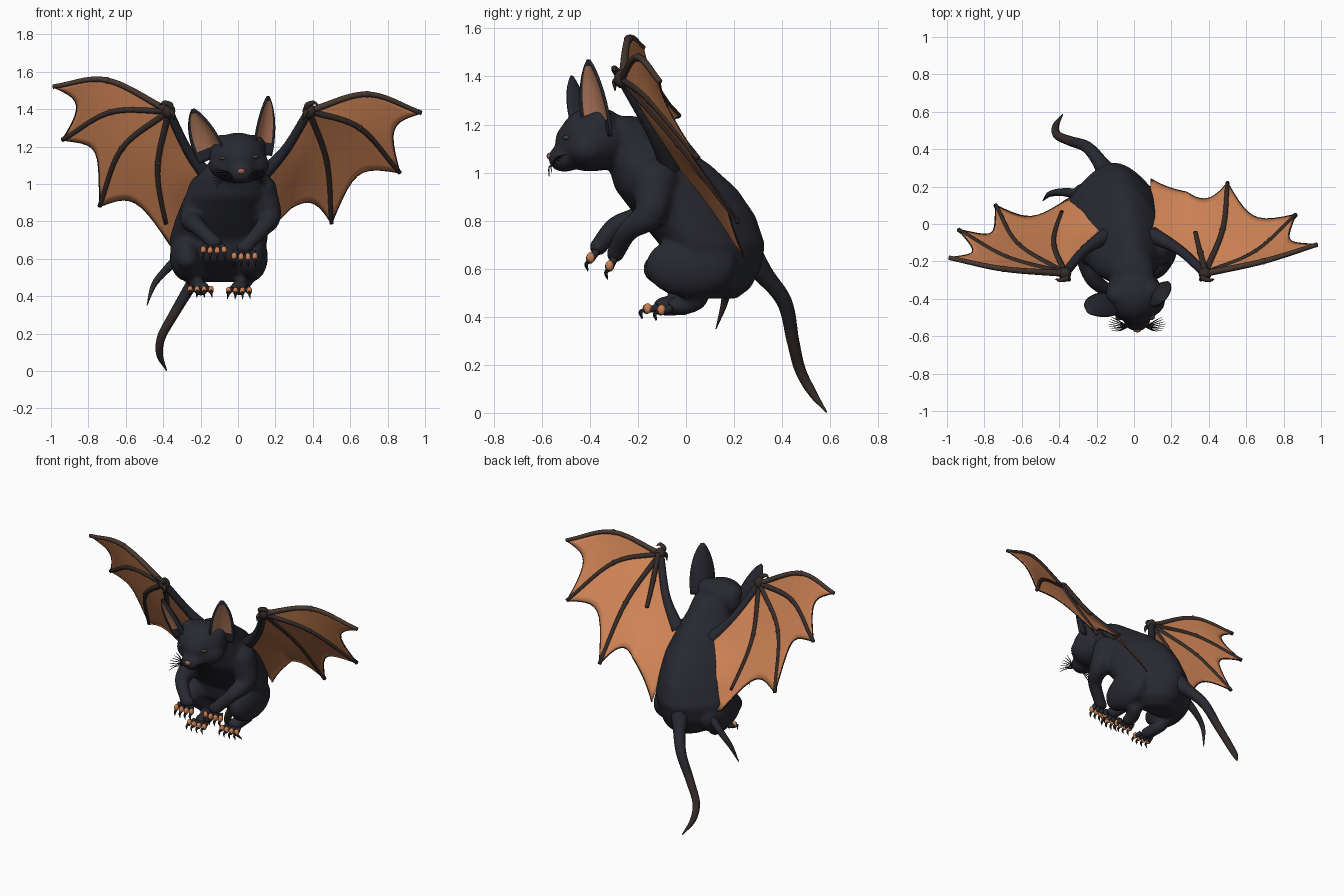
import bpy, bmesh, math
from mathutils import Vector as V, Matrix

cube = bpy.data.objects.get("Cube")
if cube:
    bpy.data.objects.remove(cube)


def material(name, r, g, b):
    m = bpy.data.materials.new(name)
    m.use_nodes = True
    m.diffuse_color = (r, g, b, 1)
    m.node_tree.nodes["Principled BSDF"].inputs["Base Color"].default_value = (r, g, b, 1)
    return m


FUR = material("charcoal fur", 0.021, 0.022, 0.030)
BONE = material("dark brown bone", 0.036, 0.025, 0.022)
EDGE = material("brown leading edge", 0.065, 0.040, 0.030)
SKIN = material("orange wing skin", 0.64, 0.235, 0.095)
EAR = material("inner ear", 0.44, 0.19, 0.105)
TOE = material("orange toes", 0.60, 0.22, 0.09)
CLAW = material("black claw", 0.014, 0.013, 0.014)
NOSE = material("pink brown nose", 0.30, 0.13, 0.09)
EYE = material("dark brown eye", 0.06, 0.04, 0.033)


def finish(name, bm, *mats, fix=True):
    if fix:
        bmesh.ops.recalc_face_normals(bm, faces=bm.faces)
    for f in bm.faces:
        f.smooth = True
    me = bpy.data.meshes.new(name)
    bm.to_mesh(me)
    bm.free()
    ob = bpy.data.objects.new(name, me)
    bpy.context.collection.objects.link(ob)
    for m in mats:
        me.materials.append(m)
    return ob


def ball(bm, c, r, seg=20):
    mat = Matrix.Translation(V(c)) @ Matrix.Diagonal((*r, 1))
    bmesh.ops.create_uvsphere(bm, u_segments=seg, v_segments=seg // 2 + 2, radius=1, matrix=mat)


def spline(pts, steps):
    """Smooth path through points of any size."""
    p = [V(q) for q in pts]
    p = [p[0] * 2 - p[1]] + p + [p[-1] * 2 - p[-2]]
    out = []
    for i in range(1, len(p) - 2):
        a, b, c, d = p[i - 1:i + 3]
        for k in range(steps):
            t = k / steps
            out.append((b * 2 + (c - a) * t + (a * 2 - b * 5 + c * 4 - d) * t ** 2
                        + (b * 3 - a - c * 3 + d) * t ** 3) / 2)
    return out + [p[-2]]


def skin_rings(bm, rings):
    n = len(rings[0])
    vs = [[bm.verts.new(p) for p in r] for r in rings]
    for a, b in zip(vs, vs[1:]):
        for j in range(n):
            bm.faces.new((a[j], a[(j + 1) % n], b[(j + 1) % n], b[j]))
    bm.faces.new(vs[0][::-1])
    bm.faces.new(vs[-1])


def tube(bm, pts, steps=5, seg=8):
    """Tapered tube; each point is x, y, z, radius."""
    path = spline(pts, steps)
    pos = [q.xyz for q in path]
    side, rings = V((0.31, 0.52, 0.79)), []
    for i, c in enumerate(pos):
        tan = (pos[min(i + 1, len(pos) - 1)] - pos[max(i - 1, 0)]).normalized()
        side = (side - tan * side.dot(tan)).normalized()
        up, r = tan.cross(side), max(path[i].w, 0.0008)
        rings.append([c + (side * math.cos(a) + up * math.sin(a)) * r
                      for a in (math.tau * j / seg for j in range(seg))])
    skin_rings(bm, rings)


# Furry body: torso (narrower along the back), head and limbs fused into one surface
body = bmesh.new()
TORSO = [  # x centre, y centre, z, x radius, y radius
    (-0.10, 0.14, 0.475, 0.09, 0.07), (-0.10, 0.14, 0.52, 0.17, 0.13),
    (-0.11, 0.11, 0.60, 0.23, 0.20), (-0.105, 0.11, 0.70, 0.25, 0.22),
    (-0.085, 0.04, 0.82, 0.235, 0.25), (-0.06, -0.04, 0.93, 0.215, 0.255),
    (-0.045, -0.11, 1.03, 0.175, 0.215), (-0.02, -0.18, 1.12, 0.125, 0.155),
    (0, -0.24, 1.20, 0.10, 0.10), (0, -0.26, 1.235, 0.06, 0.06)]
rings = []
for lvl in TORSO:
    x, y, z, rx, ry = lvl
    rings.append([(x + rx * math.cos(a) * (1 - 0.36 * math.sin(a)), y + ry * math.sin(a), z)
                  for a in (math.tau * j / 28 for j in range(28))])
skin_rings(body, rings)
ball(body, (0, -0.38, 1.14), (0.155, 0.15, 0.135))
ball(body, (0.005, -0.41, 1.10), (0.165, 0.11, 0.095))
ball(body, (0.015, -0.505, 1.06), (0.075, 0.07, 0.058))
ball(body, (0.01, -0.47, 1.13), (0.09, 0.075, 0.08))
for x, y in ((0.085, -0.355), (-0.085, -0.38)):
    ball(body, (x, y, 1.20), (0.065, 0.06, 0.065))
ball(body, (0.075, 0.02, 0.61), (0.085, 0.19, 0.13))
ball(body, (-0.275, 0.03, 0.61), (0.09, 0.19, 0.13))
ARMS = [[(0.11, -0.13, 0.96, 0.10), (0.165, -0.15, 0.83, 0.068), (0.13, -0.24, 0.76, 0.046), (0.035, -0.295, 0.66, 0.038)],
        [(-0.17, -0.13, 0.96, 0.10), (-0.245, -0.16, 0.82, 0.068), (-0.22, -0.29, 0.775, 0.046), (-0.13, -0.365, 0.69, 0.038)]]
LEGS = [[(0.07, -0.09, 0.60, 0.06), (0.04, 0.05, 0.49, 0.045), (0.01, 0.0, 0.45, 0.042), (0.005, -0.045, 0.445, 0.042)],
        [(-0.27, -0.12, 0.60, 0.06), (-0.23, 0.01, 0.48, 0.045), (-0.20, -0.05, 0.445, 0.042), (-0.20, -0.10, 0.445, 0.042)]]
for limb in ARMS + LEGS:
    tube(body, limb, seg=14)
    ball(body, limb[0][:3], (limb[0][3],) * 3)
    ball(body, limb[-1][:3], (0.05, 0.037, 0.037), 14)
ob = finish("furry_body", body, FUR)
rm = ob.modifiers.new("fuse", "REMESH")
rm.mode, rm.voxel_size, rm.use_smooth_shade = "VOXEL", 0.012, True
sm = ob.modifiers.new("soften", "SMOOTH")
sm.factor, sm.iterations = 0.5, 9

# Toes and claws on all four paws
toes, claws, knuckles = bmesh.new(), bmesh.new(), bmesh.new()
PAWS = [(ARMS[0], V((0, -0.3, -0.95))), (ARMS[1], V((0, -0.45, -0.89))),
        (LEGS[0], V((0, -0.9, -0.4))), (LEGS[1], V((0, -0.95, -0.3)))]
for limb, d in PAWS:
    c = V(limb[-1][:3])
    for i in range(4):
        s = i - 1.5
        root = c + V((s * 0.028, 0, 0)) + d * 0.02
        end = root + V((s * 0.009, 0, 0)) + d * (0.042 - 0.004 * abs(s))
        tube(knuckles, [(*root, 0.017), (*end, 0.012)], 3)
        ball(toes, end + V((0, -0.006, 0.006)), (0.0155, 0.018, 0.022), 10)
        mid = end + d * 0.02 + V((0, -0.014, 0))
        tube(claws, [(*end, 0.009), (*mid, 0.008), (*(mid + V((s * 0.004, 0.006, -0.03))), 0.001)], 4, 6)
finish("toe_bones", knuckles, FUR)
finish("toe_pads", toes, TOE)
finish("claws", claws, CLAW)

# Tail and small side tail, browner towards the ends
TAILS = {"tail": [(-0.12, 0.22, 0.70, 0.08), (-0.175, 0.32, 0.58, 0.043), (-0.25, 0.41, 0.46, 0.032),
                  (-0.345, 0.445, 0.30, 0.026), (-0.41, 0.475, 0.18, 0.023),
                  (-0.418, 0.525, 0.085, 0.018), (-0.382, 0.585, 0.003, 0.003)],
         "small_side_tail": [(-0.30, 0.16, 0.62, 0.03), (-0.385, 0.17, 0.54, 0.021),
                             (-0.45, 0.16, 0.46, 0.015), (-0.487, 0.125, 0.35, 0.002)]}
for name, pts in TAILS.items():
    bm = bmesh.new()
    tube(bm, pts, 8, 14)
    brown_below = pts[-1][2] + 0.6 * (pts[1][2] - pts[-1][2])
    for f in bm.faces:
        f.material_index = int(f.calc_center_median().z < brown_below)
    finish(name, bm, FUR, BONE)


# Cupped ears, coloured inside and furry outside
def ear(name, base, tip, facing, half):
    base, tip = V(base), V(tip)
    up = (tip - base).normalized()
    face = V(facing)
    face = (face - up * face.dot(up)).normalized()
    side = up.cross(face)
    bm, nu, nv, grid = bmesh.new(), 14, 14, []
    for j in range(nv + 1):
        v = j / nv
        w = half * (1 - v ** 1.8) ** 0.85 * (0.85 + 0.45 * v) + 0.002
        grid.append([bm.verts.new(base + (tip - base) * v + side * u * w
                                  + face * (u * u - 0.6) * w * 0.5)
                     for u in (2 * i / nu - 1 for i in range(nu + 1))])
    for j in range(nv):
        for i in range(nu):
            f = bm.faces.new((grid[j][i], grid[j][i + 1], grid[j + 1][i + 1], grid[j + 1][i]))
            f.material_index = 0 if 1 <= i < nu - 1 and 3 <= j < nv - 1 else 1
    ob = finish(name, bm, EAR, FUR, fix=False)
    so = ob.modifiers.new("thickness", "SOLIDIFY")
    so.thickness, so.offset, so.material_offset, so.material_offset_rim = 0.012, -1, 1, 1


ear("left_ear", (0.125, -0.36, 1.15), (0.165, -0.41, 1.465), (0.74, -0.67, 0), 0.08)
ear("right_ear", (-0.13, -0.41, 1.13), (-0.242, -0.48, 1.395), (-0.5, -0.86, 0), 0.092)

# Face
bm = bmesh.new()
ball(bm, (0.017, -0.566, 1.068), (0.022, 0.014, 0.015), 12)
finish("nose", bm, NOSE)
bm = bmesh.new()
for x, z in ((0.09, 1.145), (-0.078, 1.138)):
    ball(bm, (x, -0.497, z), (0.022, 0.018, 0.011), 12)
finish("eyes", bm, EYE)
bm = bmesh.new()
for s in (-1, 1):
    for i in range(7):
        a = (i - 3) / 3
        x, z = 0.015 + s * 0.045, 1.045 + 0.012 * a
        tube(bm, [(x, -0.55, z, 0.003), (x + s * 0.045, -0.57 + 0.008 * i, z + 0.012 * a, 0.003),
                  (x + s * (0.11 - 0.02 * abs(a)), -0.57 + 0.012 * i, z + 0.035 * a - 0.015, 0.001)], 3, 5)
finish("whiskers", bm, CLAW)


# Wings: fingers fan out from the wrist, with skin stretched between them;
# the last path follows the arm and then the flank
def wing(name, wrist, fingers, bone_end, inner_lift, scallops, shoulder):
    wrist = V(wrist)
    paths = [spline([wrist, *f], 16) for f in fingers]

    def along(k, t):
        x = t * (len(paths[k]) - 1)
        i = min(int(x), len(paths[k]) - 2)
        return paths[k][i].lerp(paths[k][i + 1], x - i)

    skin, rim, bones = bmesh.new(), bmesh.new(), bmesh.new()
    nt, ns = 16, 10
    for k, depth in enumerate(scallops):
        cols = []
        for i in range(ns + 1):
            s = i / ns
            cut = 1 - depth * 4 * s * (1 - s)
            cols.append([along(k, j / nt * cut).lerp(along(k + 1, j / nt * cut), s)
                         for j in range(nt + 1)])
        vs = [[skin.verts.new(p) for p in c] for c in cols]
        for a, b in zip(vs, vs[1:]):
            for j in range(nt):
                skin.faces.new((a[j], a[j + 1], b[j + 1], b[j]))
        tube(rim, [(*c[-1], 0.004) for c in cols], 1, 6)
    bmesh.ops.remove_doubles(skin, verts=skin.verts, dist=0.0005)
    ob = finish(name + "_wing_skin", skin, SKIN)
    so = ob.modifiers.new("thickness", "SOLIDIFY")
    so.thickness, so.offset = 0.006, 0
    finish(name + "_wing_rim", rim, BONE)
    lead = bmesh.new()
    for k, stop in enumerate(bone_end):
        bm = bones if k else lead
        shift = V((0, inner_lift, inner_lift * 0.7)) if k == 3 else V()
        tube(bm, [(*(along(k, stop * j / 10) + shift), 0.018 - 0.006 * j / 10) for j in range(11)], 2, 8)
        ball(bm, along(k, stop * 0.5) + shift, (0.018,) * 3, 10)
    finish(name + "_wing_leading_edge", lead, EDGE)
    # Wrist knuckles and thumb claw
    s = math.copysign(1, wrist.x)
    ball(bones, wrist, (0.035, 0.035, 0.04), 12)
    tube(bones, [(*wrist, 0.02), (*(wrist + V((-0.01 * s, -0.025, 0.03))), 0.016),
                 (*(wrist + V((0.025 * s, -0.035, 0.045))), 0.011),
                 (*(wrist + V((0.05 * s, -0.03, 0.03))), 0.002)], 4)
    tube(bones, [(*wrist, 0.018), (*(wrist + V((-0.02 * s, -0.03, -0.01))), 0.013),
                 (*(wrist + V((-0.03 * s, -0.03, -0.05))), 0.002)], 4)
    finish(name + "_wing_fingers", bones, BONE)
    arm = bmesh.new()
    a = V(shoulder)
    bend = a.lerp(wrist, 0.5) + V((0.008 * s, 0.02, -0.03))
    tube(arm, [(*a, 0.045), (*bend, 0.027), (*wrist, 0.023)], 8, 12)
    finish(name + "_wing_arm", arm, FUR)


wing("right", (-0.37, -0.265, 1.39),
     [((-0.70, -0.24, 1.555), (-0.99, -0.18, 1.52)), ((-0.68, -0.18, 1.385), (-0.94, -0.03, 1.235)),
      ((-0.62, -0.11, 1.19), (-0.74, 0.10, 0.88)), ((-0.43, -0.09, 1.06), (-0.36, 0.13, 0.67)),
      ((-0.28, -0.13, 1.18), (-0.18, -0.03, 1.02), (-0.25, 0.09, 0.84), (-0.30, 0.16, 0.66))],
     (1, 1, 1, 0.85), 0.0, (0.19, 0.22, 0.17, 0.0), (-0.145, -0.06, 1.02))
wing("left", (0.38, -0.265, 1.39),
     [((0.69, -0.20, 1.48), (0.98, -0.11, 1.38)), ((0.65, -0.15, 1.30), (0.865, 0.05, 1.06)),
      ((0.475, -0.03, 1.12), (0.50, 0.22, 0.79)), ((0.33, -0.07, 1.12), (0.28, 0.17, 0.87)),
      ((0.24, -0.13, 1.17), (0.09, -0.03, 1.02), (0.085, 0.10, 0.85), (0.09, 0.24, 0.65))],
     (1, 1, 1, 0.52), 0.016, (0.18, 0.20, 0.12, 0.02), (0.10, -0.06, 1.02))
